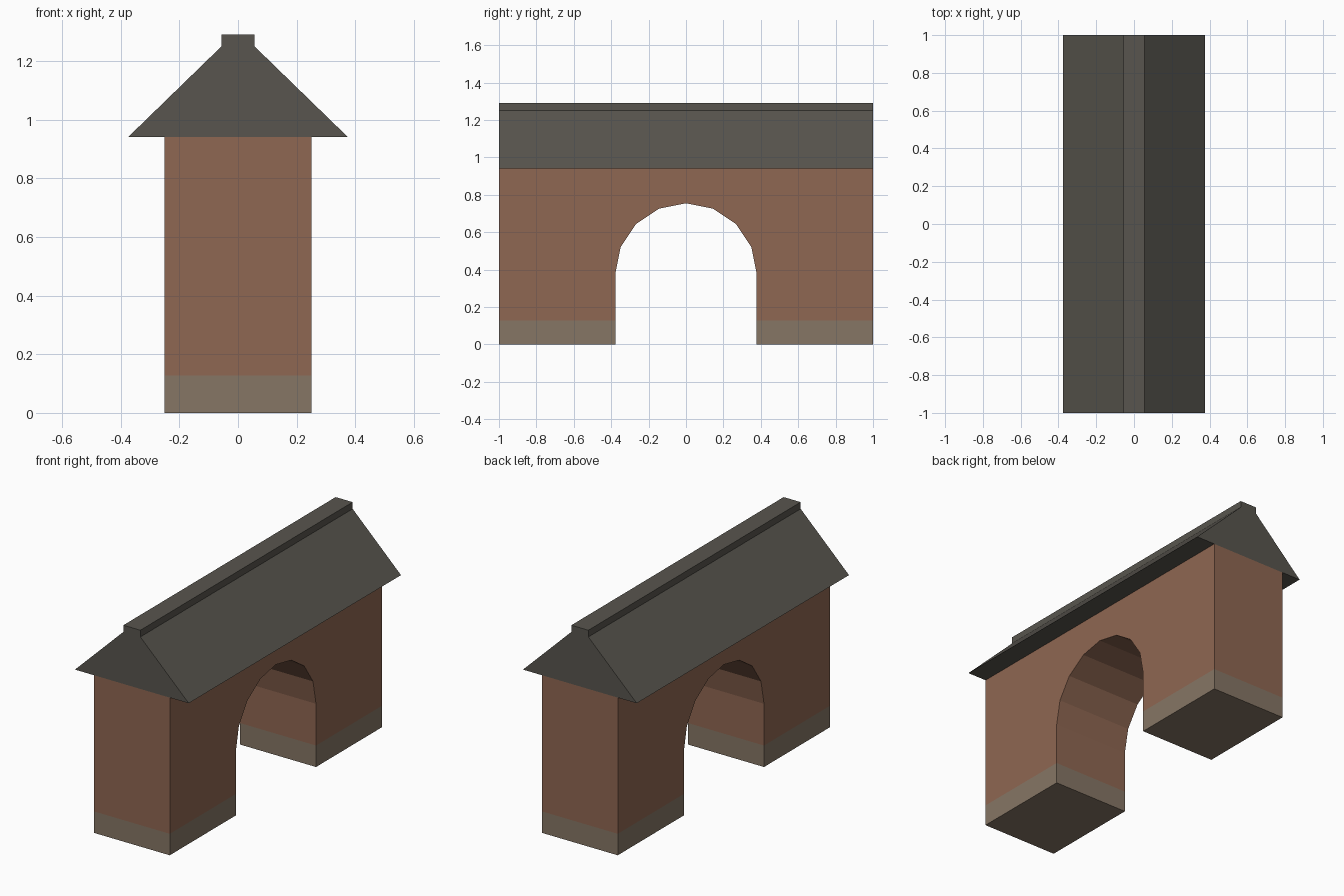
import bpy, bmesh, math

if "Cube" in bpy.data.objects:
    bpy.data.objects.remove(bpy.data.objects["Cube"])


def material(name, srgb):
    m = bpy.data.materials.new(name)
    lin = [((c / 255 + 0.055) / 1.055) ** 2.4 for c in srgb]
    m.diffuse_color = (*lin, 1)
    m.use_nodes = True
    m.node_tree.nodes["Principled BSDF"].inputs["Base Color"].default_value = m.diffuse_color
    return m


brick = material("brick_brown", (143, 103, 82))
stone = material("base_stone", (134, 118, 101))
slate = material("roof_slate", (88, 85, 78))


def extrude_profile(name, pts, half, axis, mats, cut_z=None):
    """Extrude a closed profile (u, z) from -half to +half along the axis."""
    bm = bmesh.new()
    place = (lambda u, z: (-half, u, z)) if axis == 'x' else (lambda u, z: (u, -half, z))
    face = bm.faces.new([bm.verts.new(place(u, z)) for u, z in pts])
    res = bmesh.ops.extrude_face_region(bm, geom=[face])
    moved = [g for g in res["geom"] if isinstance(g, bmesh.types.BMVert)]
    shift = (2 * half, 0, 0) if axis == 'x' else (0, 2 * half, 0)
    bmesh.ops.translate(bm, verts=moved, vec=shift)
    bmesh.ops.recalc_face_normals(bm, faces=bm.faces)
    if cut_z is not None:
        # lower band takes the second material
        bmesh.ops.triangulate(bm, faces=bm.faces[:])
        bmesh.ops.bisect_plane(bm, geom=bm.verts[:] + bm.edges[:] + bm.faces[:],
                               plane_co=(0, 0, cut_z), plane_no=(0, 0, 1))
        for f in bm.faces:
            f.material_index = int(f.calc_center_median().z < cut_z)
    me = bpy.data.meshes.new(name)
    bm.to_mesh(me)
    bm.free()
    for m in mats:
        me.materials.append(m)
    ob = bpy.data.objects.new(name, me)
    bpy.context.collection.objects.link(ob)
    return ob


# Wall with a faceted round arch and a stone base band
R, SPRING, TOP = 0.378, 0.377, 0.94
arch = [(R * math.cos(math.pi * i / 8), SPRING + R * math.sin(math.pi * i / 8))
        for i in range(9)]
wall = [(1, 0), (1, TOP), (-1, TOP), (-1, 0), (-R, 0)] + arch[::-1] + [(R, 0)]
extrude_profile("arched_wall", wall, 0.25, 'x', [brick, stone], 0.128)

# Gable roof with a flat ridge cap
half_roof = [(0.375, TOP), (0.056, 1.25), (0.056, 1.29)]
roof = half_roof + [(-x, z) for x, z in reversed(half_roof)]
extrude_profile("roof", roof, 1.0, 'y', [slate])
